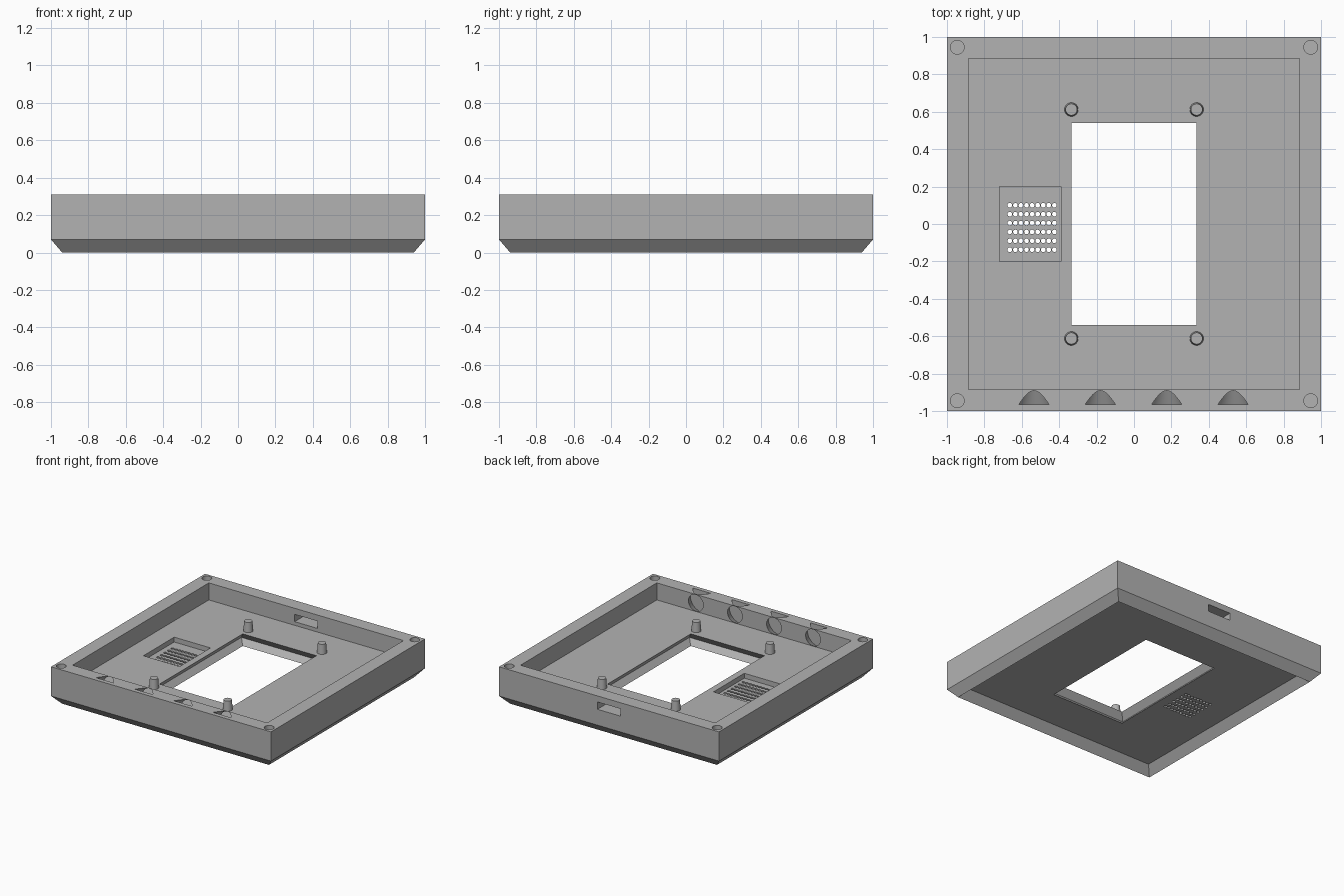
import bpy, bmesh
from math import radians
from mathutils import Matrix, Vector

default = bpy.data.objects.get("Cube")
if default:
    bpy.data.objects.remove(default)

grey = bpy.data.materials.new("plain grey")
grey.use_nodes = True
color = (0.45, 0.45, 0.45, 1)
grey.diffuse_color = color
grey.node_tree.nodes["Principled BSDF"].inputs["Base Color"].default_value = color


def finish(name, bm):
    bmesh.ops.recalc_face_normals(bm, faces=bm.faces)
    mesh = bpy.data.meshes.new(name)
    bm.to_mesh(mesh)
    bm.free()
    mesh.materials.append(grey)
    obj = bpy.data.objects.new(name, mesh)
    bpy.context.collection.objects.link(obj)
    return obj


def stack(bm, rings):
    """Skin rectangular rings given as (half x, half y, z), capped at both ends."""
    loops = [[bm.verts.new((sx * hx, sy * hy, z))
              for sx, sy in ((-1, -1), (1, -1), (1, 1), (-1, 1))]
             for hx, hy, z in rings]
    for a, b in zip(loops, loops[1:]):
        for i in range(4):
            j = (i + 1) % 4
            bm.faces.new((a[i], a[j], b[j], b[i]))
    bm.faces.new(loops[0])
    bm.faces.new(loops[-1])


def box(bm, lo, hi):
    lo, hi = Vector(lo), Vector(hi)
    bmesh.ops.create_cube(bm, size=1, matrix=Matrix.Translation((lo + hi) / 2)
                          @ Matrix.Diagonal((*(hi - lo), 1)))


def cone(bm, center, r1, r2, depth, sides=32, turn=Matrix()):
    bmesh.ops.create_cone(bm, cap_ends=True, segments=sides, radius1=r1, radius2=r2,
                          depth=depth, matrix=Matrix.Translation(center) @ turn)


def cut(target, bm):
    cutter = finish("cutter", bm)
    cutter.hide_render = True
    mod = target.modifiers.new("cut", 'BOOLEAN')
    mod.operation, mod.solver, mod.object = 'DIFFERENCE', 'EXACT', cutter
    bpy.context.view_layer.objects.active = target
    bpy.ops.object.modifier_apply(modifier=mod.name)
    bpy.data.objects.remove(cutter)


WALL, FLOOR, RIM, BASE = 0.885, 0.17, 0.31, 0.07
corners = [(sx, sy) for sx in (-1, 1) for sy in (-1, 1)]

# Open tray with a ridged foot running around the underside
bm = bmesh.new()
stack(bm, [(h, h, z) for h, z in ((WALL, BASE), (0.94, 0), (1, BASE),
                                  (1, RIM), (WALL, RIM), (WALL, FLOOR))])
tray = finish("tray", bm)

# Display window with a groove around its edge
bm = bmesh.new()
stack(bm, [(0.335, 0.54, 0), (0.335, 0.54, BASE), (0.375, 0.58, 0.115),
           (0.335, 0.54, FLOOR), (0.335, 0.54, 0.4)])
cut(tray, bm)

# Speaker recess, cable slot and corner screw holes
bm = bmesh.new()
box(bm, (-0.72, -0.2, 0.13), (-0.39, 0.2, 0.25))
box(bm, (-0.105, 0.8, 0.2), (0.105, 1.1, 0.26))
for sx, sy in corners:
    cone(bm, (sx * 0.945, sy * 0.945, 0.3), 0.037, 0.037, 0.2)
cut(tray, bm)

# Speaker grille holes
bm = bmesh.new()
for col in range(9):
    for row in range(6):
        cone(bm, (-0.664 + col * 0.0298, 0.1 - row * 0.0475, 0.1), 0.0125, 0.0125, 0.2, 12)
cut(tray, bm)

# Flared button pockets in the front wall
bm = bmesh.new()
turn = Matrix.Rotation(radians(90), 4, 'X')
for i in range(4):
    cone(bm, (-0.535 + i * 0.355, -0.915, 0.24), 0.057, 0.107, 0.1, 48, turn)
cut(tray, bm)

# Tapered mounting pegs
for n, (sx, sy) in enumerate(corners, 1):
    bm = bmesh.new()
    cone(bm, (sx * 0.335, sy * 0.612, 0.21), 0.037, 0.031, 0.08)
    finish(f"mounting_peg_{n}", bm)

for obj in bpy.context.scene.objects:
    obj.select_set(obj.type == 'MESH')
bpy.context.view_layer.objects.active = tray
bpy.ops.object.shade_smooth_by_angle(angle=radians(30))
